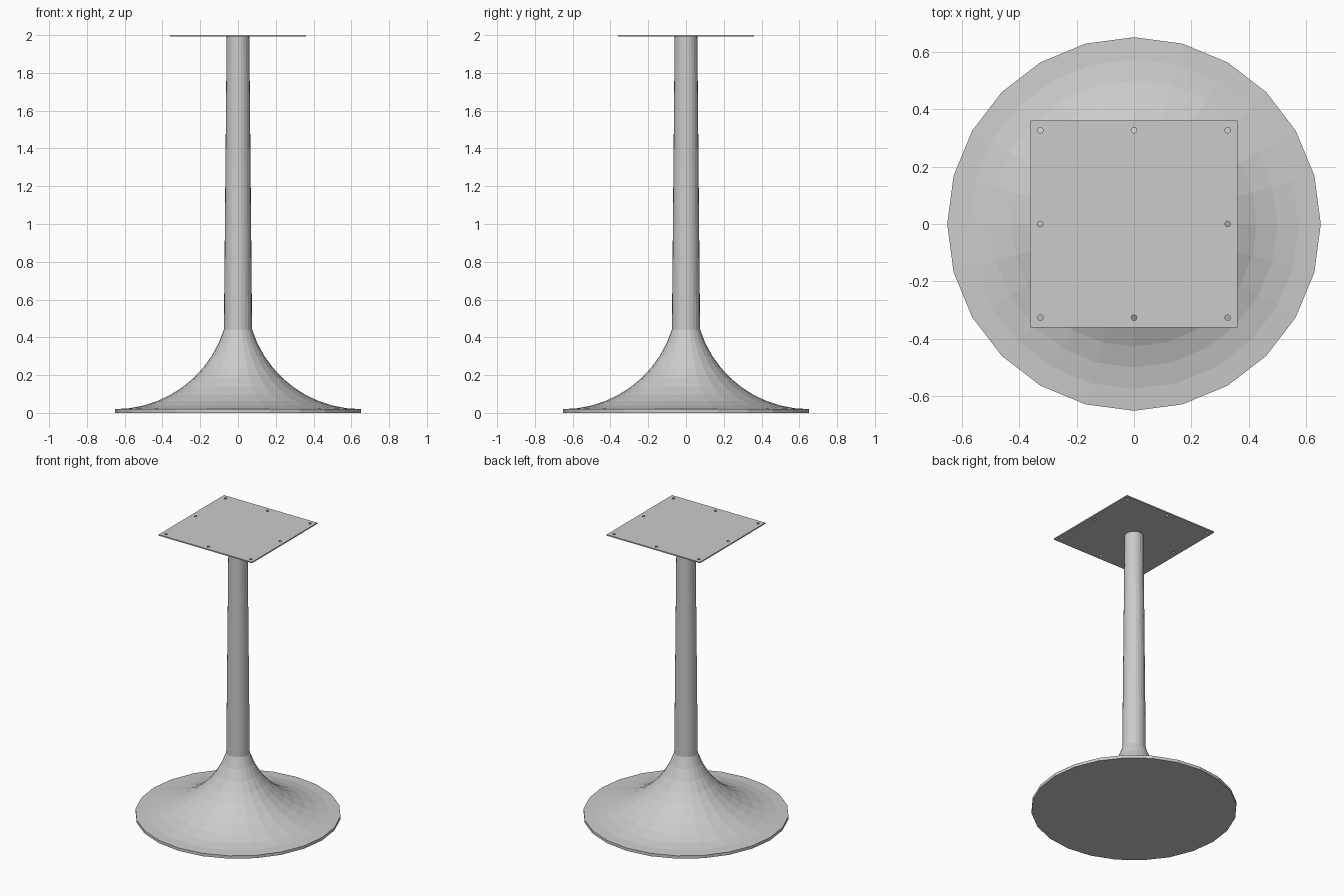
import bpy, bmesh, math

if "Cube" in bpy.data.objects:
    bpy.data.objects.remove(bpy.data.objects["Cube"])

SIDES = 24


def add_object(name, bm):
    bmesh.ops.recalc_face_normals(bm, faces=bm.faces)
    mesh = bpy.data.meshes.new(name)
    bm.to_mesh(mesh)
    bm.free()
    obj = bpy.data.objects.new(name, mesh)
    bpy.context.collection.objects.link(obj)
    return obj


def lathe(name, profile):
    """Capped solid of revolution from (radius, z) points."""
    bm = bmesh.new()
    rings = []
    for r, z in profile:
        angles = [2 * math.pi * i / SIDES for i in range(SIDES)]
        rings.append([bm.verts.new((r * math.cos(a), r * math.sin(a), z)) for a in angles])
    for low, high in zip(rings, rings[1:]):
        for i in range(SIDES):
            j = (i + 1) % SIDES
            bm.faces.new((low[i], low[j], high[j], high[i]))
    bm.faces.new(rings[0])
    bm.faces.new(rings[-1])
    return add_object(name, bm)


# Trumpet base: thin rim, then a concave arc rising to the column
R, rim, rim_z, sweep, steps = 0.604, 0.65, 0.02, math.radians(72.3), 10
flare = [(rim - R * math.sin(sweep * i / steps),
          rim_z + R * (1 - math.cos(sweep * i / steps))) for i in range(steps + 1)]
lathe("flared_base", [(rim, 0.0)] + flare)

# Slightly tapered column
lathe("column", [(flare[-1][0], flare[-1][1]), (0.06, 1.992)])

# Square mounting plate
PLATE, TOP, THICK = 0.36, 2.0, 0.008
bm = bmesh.new()
bmesh.ops.create_cube(bm, size=1)
bmesh.ops.scale(bm, vec=(2 * PLATE, 2 * PLATE, THICK), verts=bm.verts)
bmesh.ops.translate(bm, vec=(0, 0, TOP - THICK / 2), verts=bm.verts)
plate = add_object("mounting_plate", bm)

# Eight screw holes around the plate edge
bm = bmesh.new()
for x in (-1, 0, 1):
    for y in (-1, 0, 1):
        if x or y:
            hole = bmesh.ops.create_cone(bm, cap_ends=True, segments=8,
                                         radius1=0.01, radius2=0.01, depth=0.06)
            bmesh.ops.translate(bm, vec=(x * 0.326, y * 0.326, TOP), verts=hole["verts"])
cutter = add_object("screw_hole_cutter", bm)
cutter.hide_render = True
cutter.hide_set(True)
cut = plate.modifiers.new("screw_holes", "BOOLEAN")
cut.operation = "DIFFERENCE"
cut.solver = "EXACT"
cut.object = cutter
